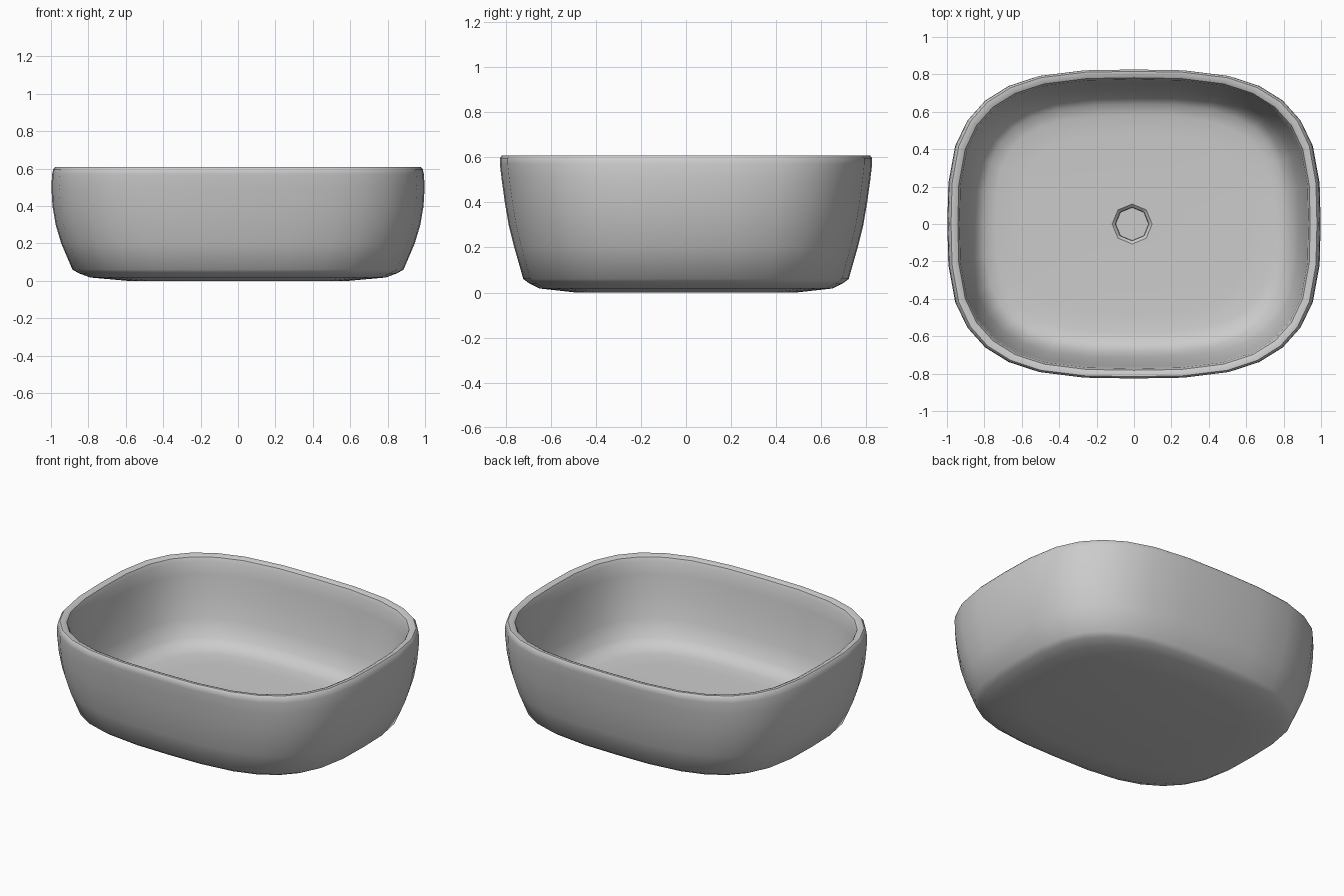
import bpy, bmesh
from math import cos, sin, radians

if "Cube" in bpy.data.objects:
    bpy.data.objects.remove(bpy.data.objects["Cube"])

# directions around the outline, measured in the unit square (denser at the corners)
QUARTER = [0, 15, 28, 37, 45, 53, 62, 75]
ANGLES = [radians(q * 90 + a) for q in range(4) for a in QUARTER]


def rounded_ring(bm, a, b, z, n=3.1):
    """Superellipse loop with half-width a and half-depth b."""
    ring = []
    for t in ANGLES:
        r = (abs(cos(t)) ** n + abs(sin(t)) ** n) ** (-1 / n)
        ring.append(bm.verts.new((a * r * cos(t), b * r * sin(t), z)))
    return ring


def octagon_ring(bm, radius, z, cx=-0.01):
    """Eight-sided loop for the drain, with as many points as the outline."""
    ring = []
    for t in ANGLES:
        r = radius * cos(radians(22.5)) / cos(t % radians(45) - radians(22.5))
        ring.append(bm.verts.new((cx + r * cos(t), r * sin(t), z)))
    return ring


# half-width, half-depth, height: underside, outer wall, rim, inner wall, floor
PROFILE = [
    (0.59, 0.49, 0.0), (0.79, 0.65, 0.018), (0.85, 0.695, 0.04),
    (0.885, 0.722, 0.06), (0.945, 0.762, 0.2), (0.975, 0.787, 0.3),
    (0.992, 0.804, 0.4), (0.998, 0.818, 0.5), (0.994, 0.826, 0.57),
    (0.988, 0.826, 0.597), (0.978, 0.816, 0.609), (0.96, 0.80, 0.609),
    (0.942, 0.782, 0.6), (0.932, 0.772, 0.575), (0.925, 0.762, 0.5),
    (0.91, 0.745, 0.38), (0.88, 0.715, 0.24), (0.845, 0.68, 0.14),
    (0.80, 0.64, 0.1), (0.74, 0.58, 0.085), (0.6, 0.48, 0.08),
]

bm = bmesh.new()
rings = [rounded_ring(bm, *p) for p in PROFILE]
# recessed drain
rings += [octagon_ring(bm, r, z) for r, z in
          [(0.107, 0.08), (0.09, 0.065), (0.088, 0.035)]]
count = len(ANGLES)
for lo, hi in zip(rings, rings[1:]):
    for i in range(count):
        j = (i + 1) % count
        bm.faces.new((lo[i], lo[j], hi[j], hi[i]))
# close the underside and the drain bottom
bm.faces.new(rings[0][::-1])
bm.faces.new(rings[-1])
bmesh.ops.recalc_face_normals(bm, faces=bm.faces)

mesh = bpy.data.meshes.new("basin")
bm.to_mesh(mesh)
bm.free()
basin = bpy.data.objects.new("basin", mesh)
bpy.context.collection.objects.link(basin)
bpy.context.view_layer.objects.active = basin
basin.select_set(True)
bpy.ops.object.shade_smooth_by_angle(angle=radians(40))
